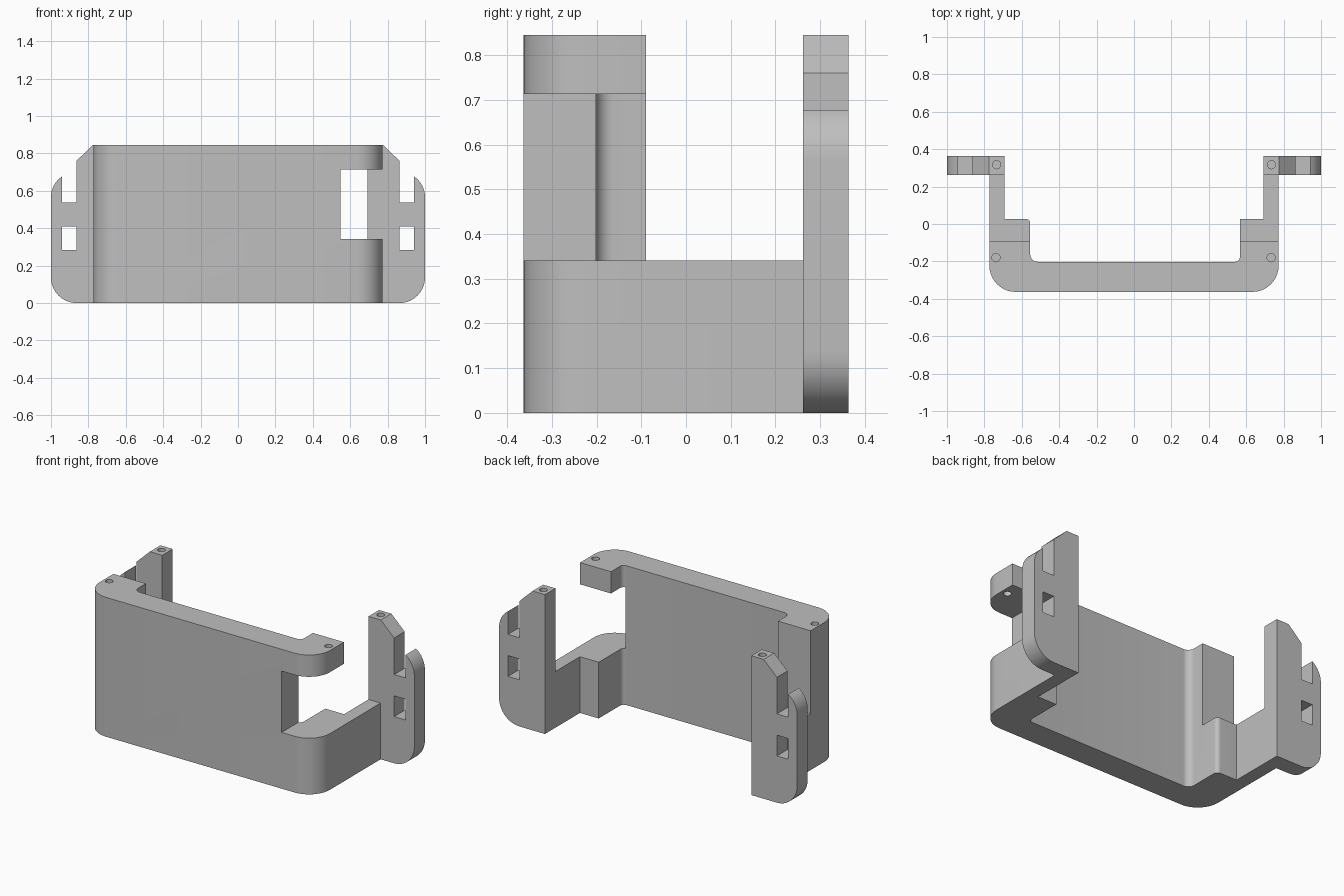
import bpy
import bmesh
from math import tan, pi
from mathutils import Vector, Matrix

cube = bpy.data.objects.get("Cube")
if cube:
    bpy.data.objects.remove(cube, do_unlink=True)

TOP = 0.845      # full height
SILL = 0.341     # height of the low side walls
LINTEL = 0.713   # underside of the overhanging tab

grey = bpy.data.materials.new("plain grey")
grey.use_nodes = True
grey.diffuse_color = (0.52, 0.52, 0.52, 1)
grey.node_tree.nodes["Principled BSDF"].inputs["Base Color"].default_value = grey.diffuse_color


def rounded(corners, steps=10):
    """Turn (u, v, radius) corners into a filleted outline."""
    outline = []
    count = len(corners)
    for i, (u, v, r) in enumerate(corners):
        p = Vector((u, v))
        if r == 0:
            outline.append(p)
            continue
        a = (Vector(corners[i - 1][:2]) - p).normalized()
        b = (Vector(corners[(i + 1) % count][:2]) - p).normalized()
        reach = r / tan(a.angle(b) / 2)
        centre = p + (a + b).normalized() * (r * r + reach * reach) ** 0.5
        start, end = p + a * reach - centre, p + b * reach - centre
        sweep = start.angle_signed(end)
        for s in range(steps + 1):
            outline.append(centre + Matrix.Rotation(-sweep * s / steps, 2) @ start)
    return outline


def make_object(name, bm):
    bmesh.ops.recalc_face_normals(bm, faces=bm.faces)
    mesh = bpy.data.meshes.new(name)
    bm.to_mesh(mesh)
    bm.free()
    mesh.materials.append(grey)
    ob = bpy.data.objects.new(name, mesh)
    bpy.context.collection.objects.link(ob)
    return ob


def extrude(name, outline, place, depth):
    """Extrude an outline, placed in space by a function, along depth."""
    bm = bmesh.new()
    face = bm.faces.new([bm.verts.new(place(p)) for p in outline])
    grown = bmesh.ops.extrude_face_region(bm, geom=[face])["geom"]
    verts = [g for g in grown if isinstance(g, bmesh.types.BMVert)]
    bmesh.ops.translate(bm, verts=verts, vec=depth)
    return make_object(name, bm)


def box(x, y, z):
    bm = bmesh.new()
    bmesh.ops.create_cube(bm, size=1)
    for v in bm.verts:
        v.co = [r[0] if c < 0 else r[1] for c, r in zip(v.co, (x, y, z))]
    return make_object("cutter", bm)


def drill(x, y, bottom):
    bm = bmesh.new()
    bmesh.ops.create_cone(bm, cap_ends=True, segments=24, radius1=0.022, radius2=0.022,
                          depth=0.9 - bottom,
                          matrix=Matrix.Translation((x, y, (0.9 + bottom) / 2)))
    return make_object("cutter", bm)


def cut(ob, cutters):
    bpy.context.view_layer.objects.active = ob
    for cutter in cutters:
        cutter.hide_render = True
        mod = ob.modifiers.new("cut", 'BOOLEAN')
        mod.operation = 'DIFFERENCE'
        mod.solver = 'EXACT'
        mod.object = cutter
        bpy.ops.object.modifier_apply(modifier=mod.name)
        bpy.data.objects.remove(cutter, do_unlink=True)


# U-shaped shell with a thicker step inside each arm
shell = extrude("shell", rounded([
    (-0.773, -0.363, 0.14), (0.773, -0.363, 0.14), (0.773, 0.262, 0),
    (0.692, 0.262, 0), (0.692, 0.028, 0), (0.566, 0.028, 0),
    (0.566, -0.202, 0.025), (-0.555, -0.202, 0.04), (-0.555, 0.028, 0.025),
    (-0.692, 0.028, 0), (-0.692, 0.262, 0), (-0.773, 0.262, 0),
]), lambda p: (p.x, p.y, 0), (0, 0, TOP))

cut(shell, [
    box((-1, 1), (-0.09, 0.5), (SILL, 1)),          # lowered arms
    box((0.547, 1), (-0.5, 0.5), (SILL, LINTEL)),   # side opening
    drill(0.733, -0.18, 0.6),                       # tab hole, right through
    drill(-0.738, -0.18, 0.65),                     # blind corner hole
])

# Mounting ears, mirrored
ears = []
for side, name in ((1, "left_ear"), (-1, "right_ear")):
    ear = extrude(name, rounded([
        (0.692, 0, 0), (1, 0, 0.137), (1, 0.7, 0.134), (0.864, 0.7, 0),
        (0.864, 0.76, 0), (0.775, TOP, 0), (0.692, TOP, 0),
    ]), lambda p: (side * p.x, 0.262, p.y), (0, 0.101, 0))
    span = sorted((side * 0.864, side * 0.94))
    cut(ear, [
        box(span, (0, 0.6), (0.538, 1)),        # open slot
        box(span, (0, 0.6), (0.283, 0.409)),    # square window
        drill(side * 0.735, 0.317, 0.65),
    ])
    ears.append(ear)

# Smooth fillets, crisp edges
bpy.ops.object.select_all(action='DESELECT')
for ob in [shell] + ears:
    ob.select_set(True)
bpy.context.view_layer.objects.active = shell
bpy.ops.object.shade_smooth_by_angle(angle=pi / 6)
